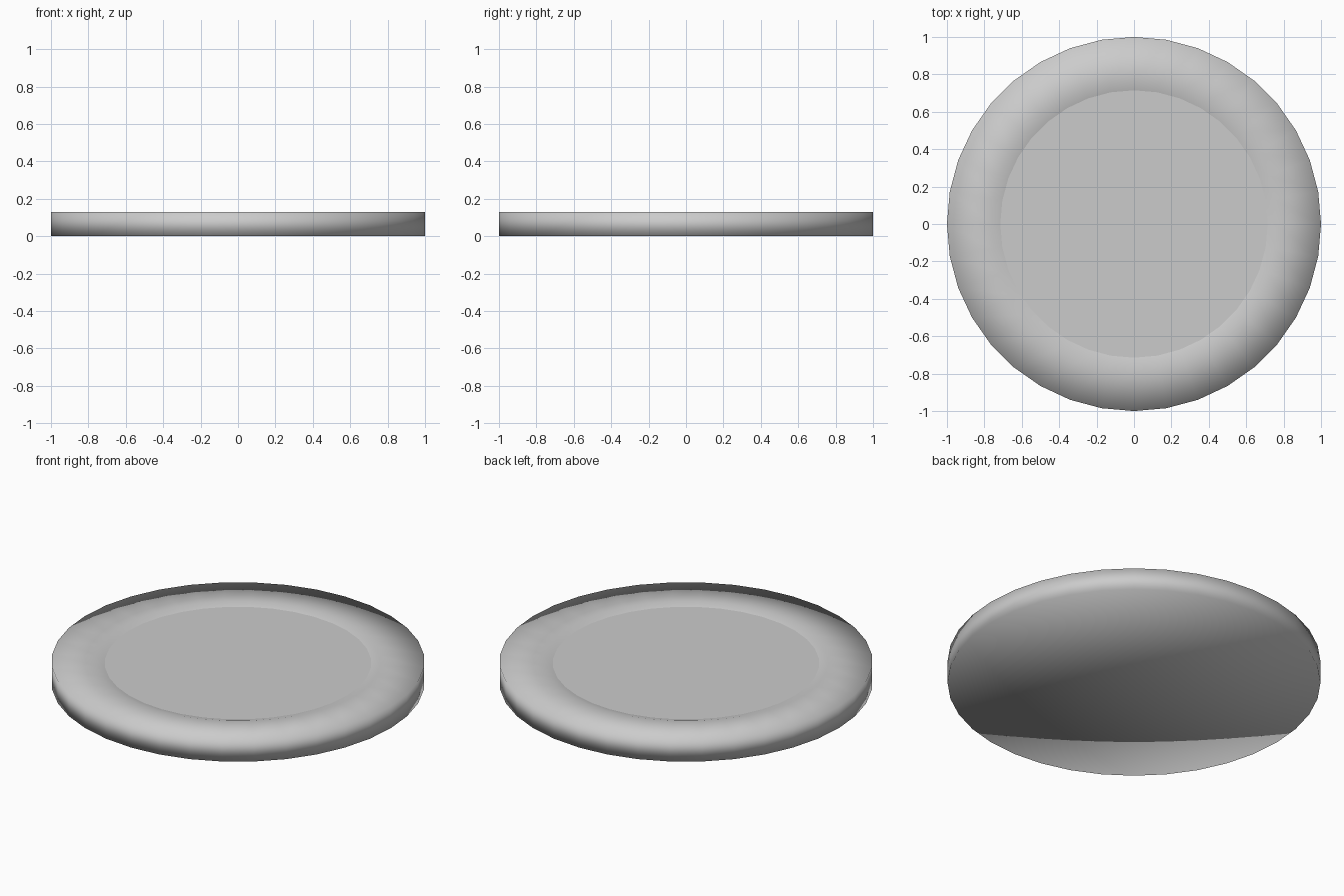
import bpy, bmesh, math

if "Cube" in bpy.data.objects:
    bpy.data.objects.remove(bpy.data.objects["Cube"])

SIDES = 36
# radius, height from the underside rim up to the shallow centre well
PROFILE = [(1.0, 0.0), (1.0, 0.13), (0.76, 0.13), (0.715, 0.118)]

bm = bmesh.new()

# Rings of the disc
rings = []
for r, z in PROFILE:
    rings.append([bm.verts.new((r * math.cos(2 * math.pi * i / SIDES),
                                r * math.sin(2 * math.pi * i / SIDES), z))
                  for i in range(SIDES)])

# Wall, rim and slope into the well
for a, b in zip(rings, rings[1:]):
    for i in range(SIDES):
        j = (i + 1) % SIDES
        bm.faces.new((a[i], a[j], b[j], b[i]))

# Underside fan
centre = bm.verts.new((0, 0, 0))
for i in range(SIDES):
    bm.faces.new((centre, rings[0][(i + 1) % SIDES], rings[0][i]))

# Flat centre well with a crisp border
well = bm.faces.new(rings[-1])
for f in bm.faces:
    f.smooth = True
well.smooth = False
for e in well.edges:
    e.smooth = False

mesh = bpy.data.meshes.new("round_disc")
bm.to_mesh(mesh)
bm.free()
disc = bpy.data.objects.new("round_disc", mesh)
bpy.context.collection.objects.link(disc)
